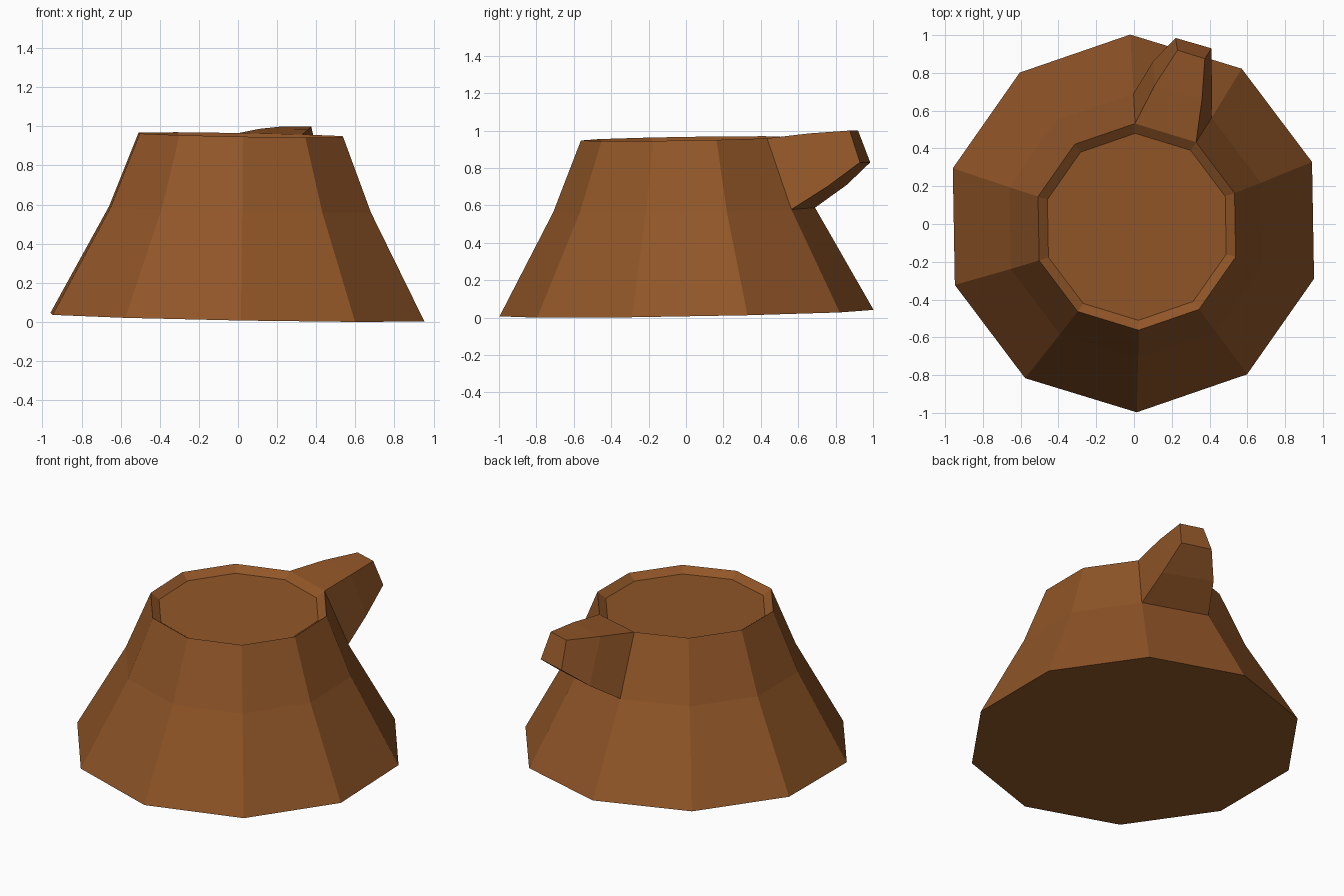
import bpy, bmesh, math
from mathutils import Vector

if "Cube" in bpy.data.objects:
    bpy.data.objects.remove(bpy.data.objects["Cube"])

SIDES = 10
bark = bpy.data.materials.new("bark_brown")
bark.diffuse_color = (0.283, 0.093, 0.021, 1)
bark.use_nodes = True
bark.node_tree.nodes["Principled BSDF"].inputs["Base Color"].default_value = bark.diffuse_color

bm = bmesh.new()


def ring(cx, cy, r, z, tilt_x=-0.018, tilt_y=0.017):
    """Slightly tilted ten-sided ring; vertex 0 points to the back."""
    out = []
    for i in range(SIDES):
        a = math.radians(91 - 36 * i)
        x, y = cx + r * math.cos(a), cy + r * math.sin(a)
        out.append(bm.verts.new((x, y, z + tilt_x * x + tilt_y * y)))
    return out


def bridge(a, b, skip=()):
    n = len(a)
    for i in range(n):
        if i not in skip:
            j = (i + 1) % n
            bm.faces.new((a[i], a[j], b[j], b[i]))


# Stump body: base, waist, rim and sunken cut face
base = ring(-0.003, 0.003, 1.0, 0.024)
waist = ring(0.01, -0.01, 0.70, 0.576)
rim = ring(0.015, -0.015, 0.547, 0.957)
floor = ring(0.015, -0.015, 0.495, 0.92)
bridge(base, waist)
bridge(waist, rim, skip=(0,))      # branch grows out of this side
bridge(rim, floor)
bm.faces.new(base)
bm.faces.new(floor)

# Broken branch: two sections (upper left, upper right, lower right, lower left)
sections = [
    [(0.11, 0.735, 0.987), (0.36, 0.66, 0.985), (0.412, 0.755, 0.70), (0.10, 0.86, 0.71)],
    [(0.23, 0.92, 1.0), (0.375, 0.875, 1.0), (0.41, 0.93, 0.83), (0.22, 0.985, 0.83)],
]
prev = [rim[0], rim[1], waist[1], waist[0]]
for pts in sections:
    cur = [bm.verts.new(Vector(p)) for p in pts]
    bridge(prev, cur)
    prev = cur
bm.faces.new(prev)

bmesh.ops.recalc_face_normals(bm, faces=bm.faces)
mesh = bpy.data.meshes.new("tree_stump")
bm.to_mesh(mesh)
bm.free()
mesh.materials.append(bark)
stump = bpy.data.objects.new("tree_stump", mesh)
bpy.context.collection.objects.link(stump)
